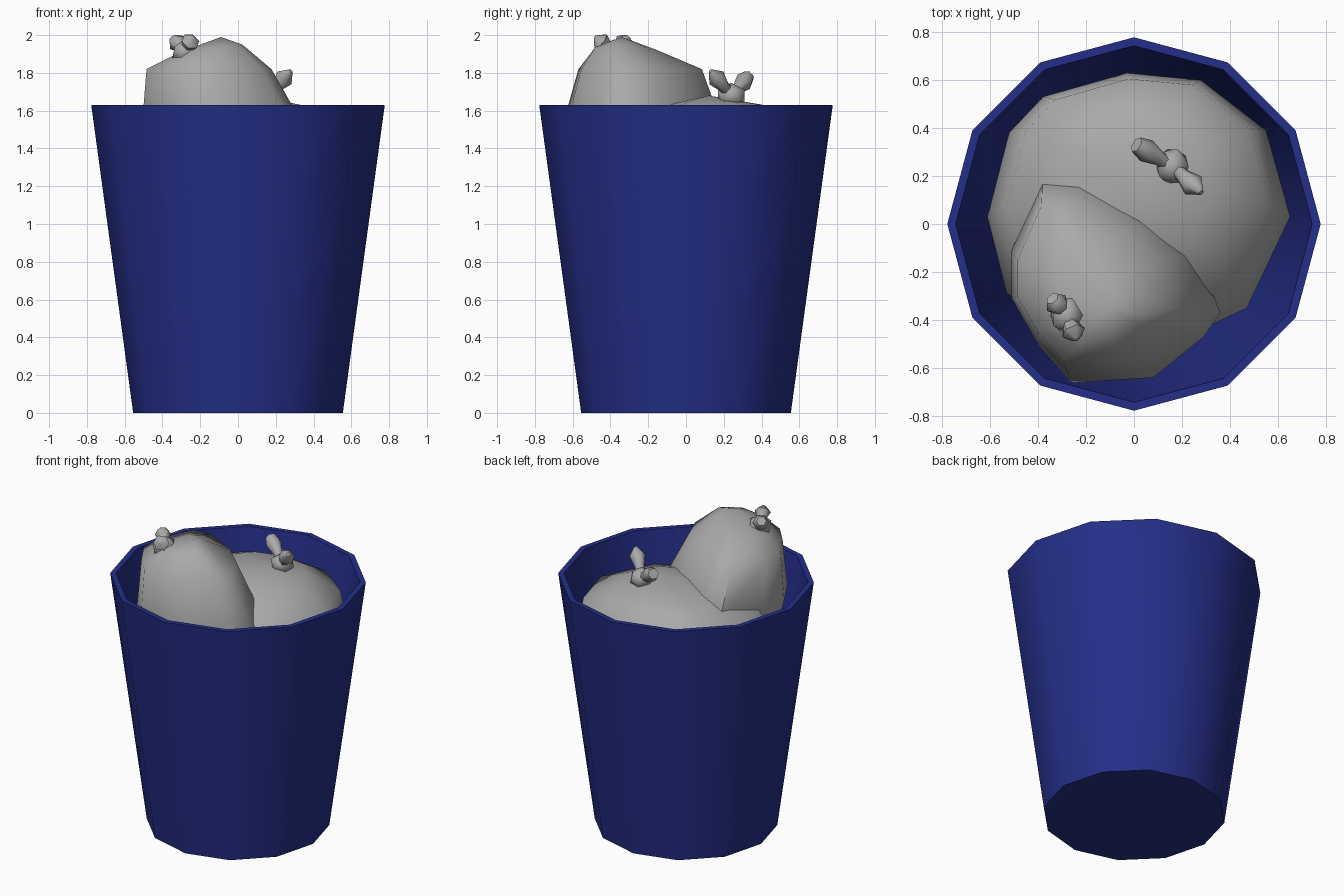
import bpy
import bmesh
from math import cos, sin, pi, radians
from mathutils import Vector

cube = bpy.data.objects.get("Cube")
if cube:
    bpy.data.objects.remove(cube, do_unlink=True)


def make_material(name, color):
    mat = bpy.data.materials.new(name)
    mat.use_nodes = True
    mat.diffuse_color = color
    shader = mat.node_tree.nodes["Principled BSDF"]
    shader.inputs["Base Color"].default_value = color
    shader.inputs["Roughness"].default_value = 0.8
    return mat


blue = make_material("bin blue", (0.018, 0.028, 0.25, 1))
grey = make_material("bag grey", (0.4, 0.4, 0.4, 1))


def finish(name, bm, mat, angle):
    """Turn a bmesh into a smooth-shaded object with sharp creases."""
    bmesh.ops.recalc_face_normals(bm, faces=bm.faces)
    mesh = bpy.data.meshes.new(name)
    bm.to_mesh(mesh)
    bm.free()
    mesh.materials.append(mat)
    obj = bpy.data.objects.new(name, mesh)
    bpy.context.collection.objects.link(obj)
    bpy.ops.object.select_all(action="DESELECT")
    obj.select_set(True)
    bpy.context.view_layer.objects.active = obj
    bpy.ops.object.shade_smooth_by_angle(angle=radians(angle))
    return obj


def loft(bm, rings, apex=None):
    """Bridge equal rings of points; close the end flat or to an apex."""
    loops = [[bm.verts.new(p) for p in ring] for ring in rings]
    n = len(loops[0])
    for low, high in zip(loops, loops[1:]):
        for i in range(n):
            j = (i + 1) % n
            bm.faces.new((low[i], low[j], high[j], high[i]))
    bm.faces.new(loops[0][::-1])
    if apex is None:
        bm.faces.new(loops[-1])
    else:
        tip = bm.verts.new(apex)
        for i in range(n):
            bm.faces.new((loops[-1][i], loops[-1][(i + 1) % n], tip))


def circle(radius, z, sides=12):
    return [(radius * cos(2 * pi * i / sides), radius * sin(2 * pi * i / sides), z)
            for i in range(sides)]


# Tapered twelve-sided bin with a thick wall and a floor
bm = bmesh.new()
loft(bm, [circle(0.555, 0), circle(0.777, 1.63), circle(0.742, 1.63), circle(0.52, 0.05)])
finish("bin", bm, blue, 40)


def make_bag(name, outline, middle, levels, apex):
    """Sack lofted from one outline; each level is (centre x, y, z, scale, tilt)."""
    mx, my = middle
    rings = []
    for cx, cy, z, scale, tilt in levels:
        rings.append([(cx + scale * (x - mx), cy + scale * (y - my),
                       z + tilt * scale * (x - mx)) for x, y in outline])
    bm = bmesh.new()
    loft(bm, rings, apex)
    finish(name, bm, grey, 60)


# Lower bag filling the back of the bin
make_bag(
    "lower_bag",
    [(0.65, 0.03), (0.55, 0.39), (0.28, 0.6), (-0.03, 0.63), (-0.38, 0.53), (-0.52, 0.38),
     (-0.61, 0.03), (-0.53, -0.29), (-0.2, -0.48), (0.15, -0.5), (0.47, -0.35)],
    (0.02, 0.05),
    [(0, 0, 0.1, 0.45, 0), (0, 0, 0.4, 0.7, 0), (0.01, 0.02, 0.9, 0.88, 0),
     (0.02, 0.05, 1.25, 1, 0), (0.02, 0.1, 1.52, 0.87, 0), (0.05, 0.15, 1.63, 0.45, 0)],
    (0.1, 0.12, 1.68))

# Upper bag leaning on it towards the front
make_bag(
    "upper_bag",
    [(0.36, -0.37), (0.26, -0.12), (0.08, 0.05), (-0.21, 0.2), (-0.38, 0.19), (-0.51, -0.11),
     (-0.51, -0.31), (-0.4, -0.5), (-0.26, -0.66), (0.08, -0.64), (0.29, -0.47)],
    (-0.07, -0.22),
    [(-0.07, -0.16, 0.95, 0.5, 0), (-0.07, -0.2, 1.2, 0.85, 0), (-0.07, -0.22, 1.5, 1, 0),
     (-0.15, -0.235, 1.82, 0.76, 0), (-0.14, -0.32, 1.93, 0.38, 0.12)],
    (-0.09, -0.34, 1.99))


def make_knot(name, centre, tips):
    """Lumpy knot with a flared tail of gathered bag towards each tip."""
    centre = Vector(centre)
    bm = bmesh.new()
    for tip, end_width in tips:
        axis = Vector(tip) - centre
        turn = axis.to_track_quat("Z", "Y")
        rings = []
        for t, width in ((0, 0.035), (0.35, 0.03), (0.72, 0.05), (1, end_width)):
            rings.append([centre + axis * t + turn @ Vector(p) for p in circle(width, 0, 6)])
        loft(bm, rings)
    ball = bmesh.ops.create_icosphere(bm, subdivisions=1, radius=0.075)
    for v in ball["verts"]:
        v.co = Vector((v.co.x, v.co.y * 1.1, v.co.z * 0.9)) + centre
    finish(name, bm, grey, 60)


# Tied necks of the two bags
make_knot("lower_bag_knot", (0.16, 0.24, 1.68),
          [((0.01, 0.33, 1.78), 0.035), ((0.28, 0.13, 1.81), 0.012)])
make_knot("upper_bag_knot", (-0.28, -0.38, 1.91),
          [((-0.34, -0.31, 1.98), 0.03), ((-0.24, -0.48, 1.99), 0.012)])
